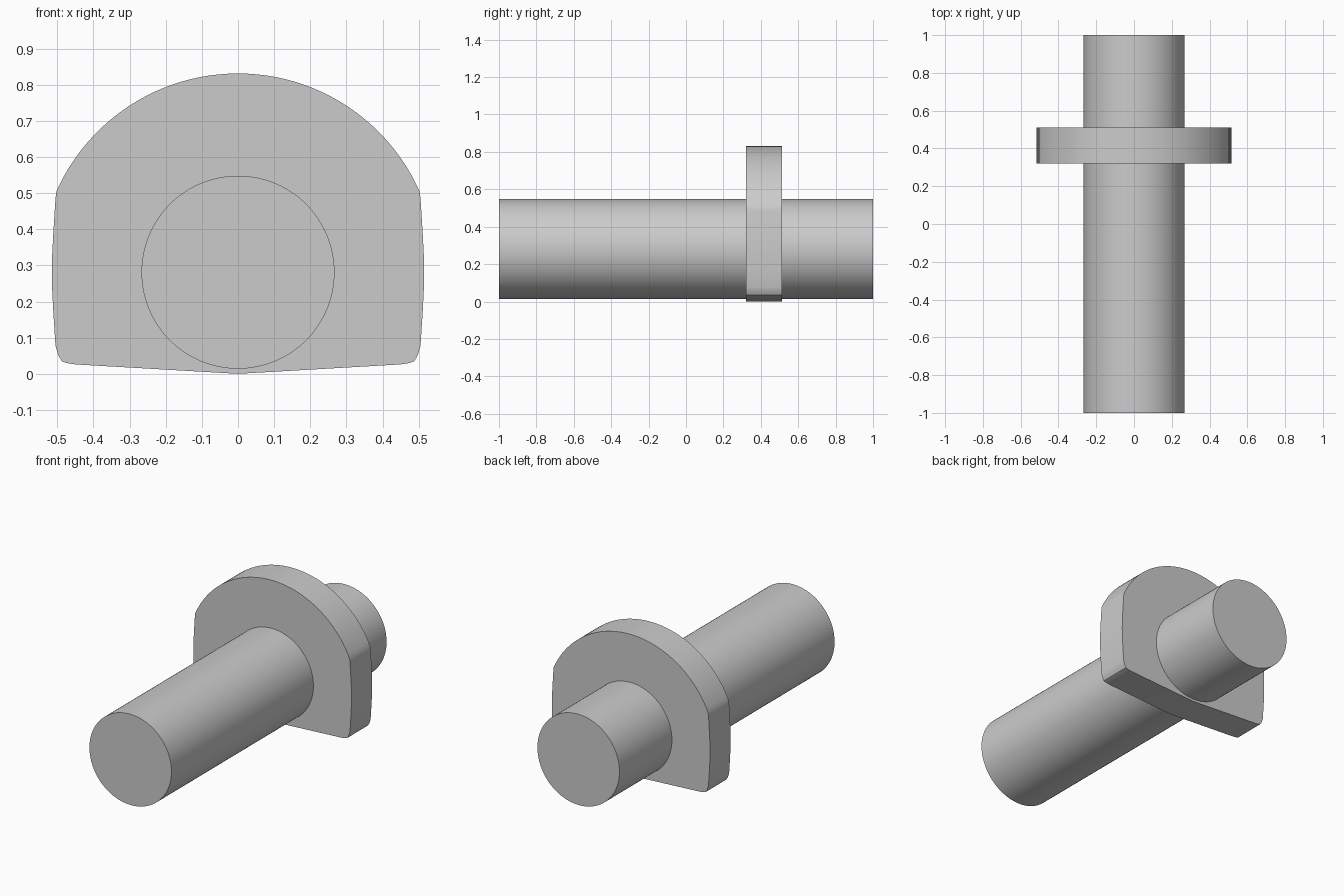
import bpy, bmesh, math

if "Cube" in bpy.data.objects:
    bpy.data.objects.remove(bpy.data.objects["Cube"])

AXIS_Z = 0.281

grey = bpy.data.materials.new("plain_grey")
grey.diffuse_color = (0.6, 0.6, 0.6, 1.0)
grey.use_nodes = True
grey.node_tree.nodes["Principled BSDF"].inputs["Base Color"].default_value = grey.diffuse_color


def extrude_profile(name, points, y0, y1):
    """Extrude a closed (x, z) outline along y, with smooth rounded sides."""
    bm = bmesh.new()
    face = bm.faces.new([bm.verts.new((x, y0, z)) for x, z in points])
    new = bmesh.ops.extrude_face_region(bm, geom=[face])["geom"]
    bmesh.ops.translate(bm, vec=(0, y1 - y0, 0),
                        verts=[g for g in new if isinstance(g, bmesh.types.BMVert)])
    bmesh.ops.recalc_face_normals(bm, faces=bm.faces)
    mesh = bpy.data.meshes.new(name)
    bm.to_mesh(mesh)
    bm.free()
    mesh.materials.append(grey)
    obj = bpy.data.objects.new(name, mesh)
    bpy.context.collection.objects.link(obj)
    bpy.ops.object.select_all(action='DESELECT')
    obj.select_set(True)
    bpy.context.view_layer.objects.active = obj
    bpy.ops.object.shade_smooth_by_angle(angle=math.radians(30))
    return obj


# Round shaft running front to back
N = 96
extrude_profile("shaft", [(0.267 * math.cos(2 * math.pi * i / N),
                           AXIS_Z + 0.267 * math.sin(2 * math.pi * i / N))
                          for i in range(N)], -1.0, 1.0)

# Collar plate: shallow V base, bowed sides, domed top (right half, then mirrored)
half = [(0.45, 0.026), (0.475, 0.030), (0.488, 0.035), (0.498, 0.053), (0.505, 0.078),
        (0.511, 0.17), (0.514, 0.23), (0.515, 0.28), (0.514, 0.33), (0.511, 0.39),
        (0.505, 0.485)]
start = math.radians(24)
for i in range(24):
    a = start + (math.pi / 2 - start) * i / 24
    half.append((0.55 * math.cos(a), AXIS_Z + 0.55 * math.sin(a)))
outline = [(0, 0)] + half + [(0, AXIS_Z + 0.55)] + [(-x, z) for x, z in reversed(half)]
extrude_profile("collar_plate", outline, 0.32, 0.512)
